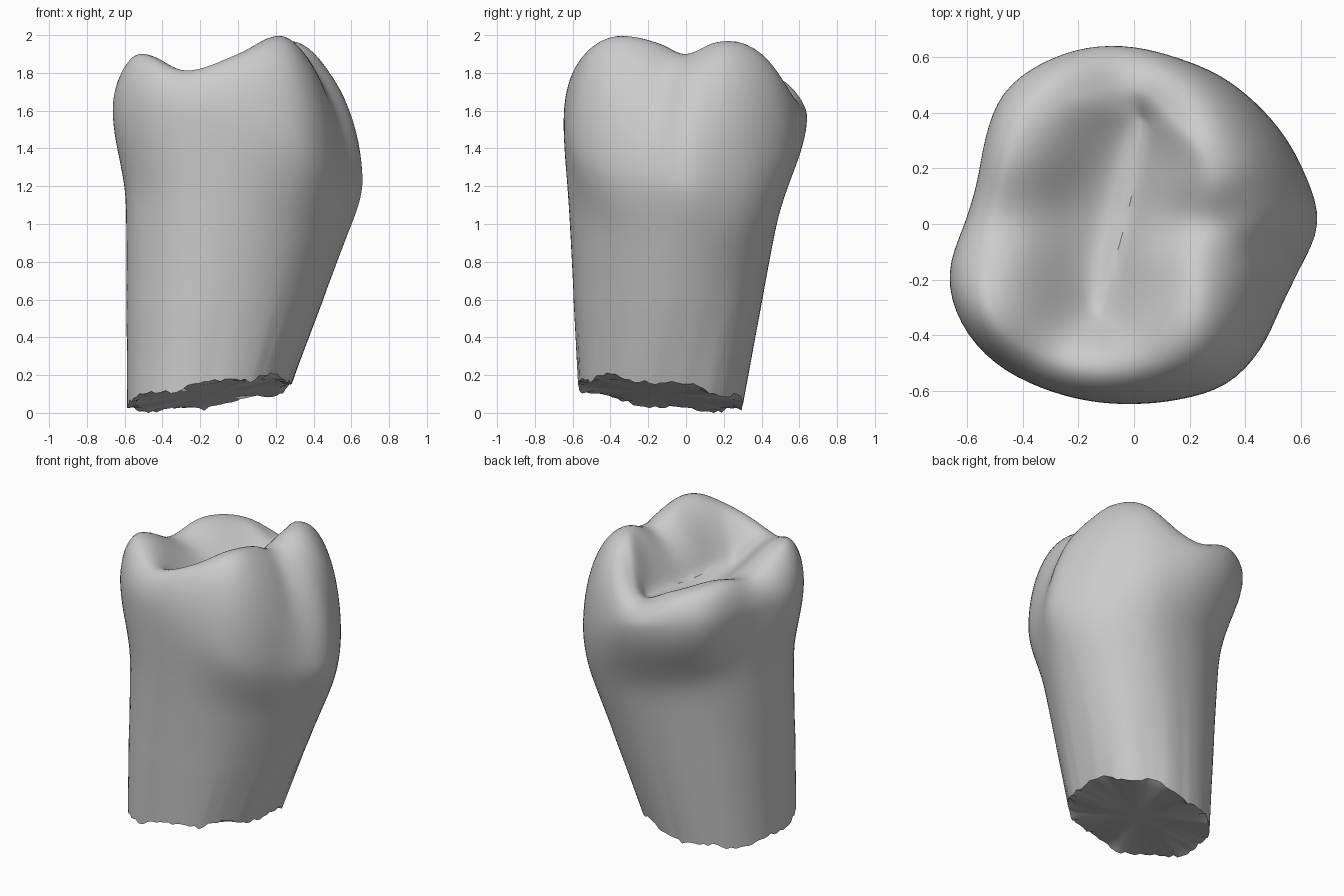
import bpy, bmesh, math, random
from mathutils import Vector

if "Cube" in bpy.data.objects:
    bpy.data.objects.remove(bpy.data.objects["Cube"])

random.seed(4)
SIDES = 96
# Values at equal angles, starting at +x and turning to +y
NECK_R = [.565, .56, .52, .47, .475, .52, .575, .65, .655, .61, .565, .535]
BULGE_R = [.67, .645, .63, .62, .62, .62, .64, .66, .67, .67, .62, .585,
           .61, .695, .72, .71, .68, .66, .65, .655, .67, .645, .61, .62]
CREST_R = [.28, .34, .40, .49, .54, .50, .48, .60, .56, .50, .42, .28]
CREST_Z = [1.90, 1.97, 1.93, 1.68, 1.78, 1.82, 1.77, 1.91, 1.81, 1.90, 2.0, 1.96]


def around(values, a):
    """Smooth closed interpolation of a list at angle a."""
    n = len(values)
    f = a / math.tau * n
    i = int(f)
    t = f - i
    p, q, r, s = (values[(i + k) % n] for k in (-1, 0, 1, 2))
    return q + t / 2 * (r - p + t * (2 * p - 5 * q + 4 * r - s + t * (3 * (q - r) + s - p)))


def polar(r, a, z):
    return Vector((r * math.cos(a), r * math.sin(a), z))


def hermite(p, q, dp, dq, t):
    u = 1 - t
    return (p * (1 + 2 * t) * u * u + dp * t * u * u
            + q * t * t * (3 - 2 * t) - dq * t * t * u)


def groove(a, centre, width):
    d = (a - centre + math.pi) % math.tau - math.pi
    return math.exp(-(d / width) ** 2)


def meridian(a):
    """Points from the broken root face, up the side, over the crest to the fissure."""
    c, s = math.cos(a), math.sin(a)
    # Broken face: flat inside, ragged at the edge
    arm = polar(.43 + .04 * max(0, math.sin(2 * a)), a, 0)
    arm.z = .15 * arm.x - .14 * arm.y
    hub = Vector((-.15, -.135, .10))
    inner = hub + arm * .88
    bottom = hub + arm
    bottom.z += random.uniform(-.012, .012) + .015 * math.sin(7 * a)
    for p in (inner, bottom):
        p.z = max(0, p.z)
    neck = polar(around(NECK_R, a), a, 1 - .1 * c)
    bulge = polar(around(BULGE_R, a), a, 1.48 - .18 * c - .06 * math.cos(2 * a))
    crest = polar(around(CREST_R, a), a, around(CREST_Z, a))
    fissure = Vector((-.05 + .08 * s + .03 * c, .03 + .33 * s, 1.60 + .04 * s * s))
    pts = [inner] + [bottom.lerp(neck, i / 12) for i in range(12)]
    # Neck to the widest line of the crown
    span = bulge.z - neck.z
    rise = (neck - bottom) * (span / (neck.z - bottom.z))
    up = Vector((0, 0, span))
    pts += [hermite(neck, bulge, rise, up, i / 12) for i in range(12)]
    # Rounded shoulder up to the cusps, with a groove between the two tall ones
    for i in range(16):
        t = i / 16 * math.pi / 2
        p = crest.lerp(bulge, math.cos(t))
        p.z = bulge.z + (crest.z - bulge.z) * math.sin(t)
        dent = .04 * math.sin(2 * t) * groove(a, math.radians(347), .22)
        pts.append(p - Vector((c, s, .4)) * dent)
    # Chewing surface: domed on the tall side, hollow on the low side
    power = 1.4 - .6 * c
    for i in range(17):
        t = i / 16
        p = crest.lerp(fissure, t)
        p.z = fissure.z + (crest.z - fissure.z) * max(0, math.cos(t * math.pi / 2)) ** power
        pts.append(p)
    return pts


# Tooth skin
bm = bmesh.new()
cols = [[bm.verts.new(p) for p in meridian(math.tau * i / SIDES)] for i in range(SIDES)]
rows = len(cols[0])
for i in range(SIDES):
    a, b = cols[i], cols[(i + 1) % SIDES]
    for j in range(rows - 1):
        bm.faces.new((a[j], b[j], b[j + 1], a[j + 1]))


def close(row):
    """Fan a ring of vertices to its centre."""
    ring = [col[row] for col in cols]
    hub = bm.verts.new(sum((v.co for v in ring), Vector()) / SIDES)
    for i in range(SIDES):
        bm.faces.new((ring[i], ring[(i + 1) % SIDES], hub))


close(0)
close(rows - 1)
# Soften the crown only, leaving the broken edge rough
crown = [v for v in bm.verts if v.co.z > .6]
for _ in range(6):
    bmesh.ops.smooth_vert(bm, verts=crown, factor=.5, use_axis_x=True,
                          use_axis_y=True, use_axis_z=True)
bmesh.ops.recalc_face_normals(bm, faces=bm.faces)
mesh = bpy.data.meshes.new("tooth")
bm.to_mesh(mesh)
bm.free()
tooth = bpy.data.objects.new("tooth", mesh)
bpy.context.collection.objects.link(tooth)

# Plain grey material
grey = bpy.data.materials.new("plain grey")
grey.use_nodes = True
colour = (.6, .6, .6, 1)
grey.diffuse_color = colour
grey.node_tree.nodes["Principled BSDF"].inputs["Base Color"].default_value = colour
mesh.materials.append(grey)

bpy.context.view_layer.objects.active = tooth
tooth.select_set(True)
bpy.ops.object.shade_smooth_by_angle(angle=math.radians(40))
